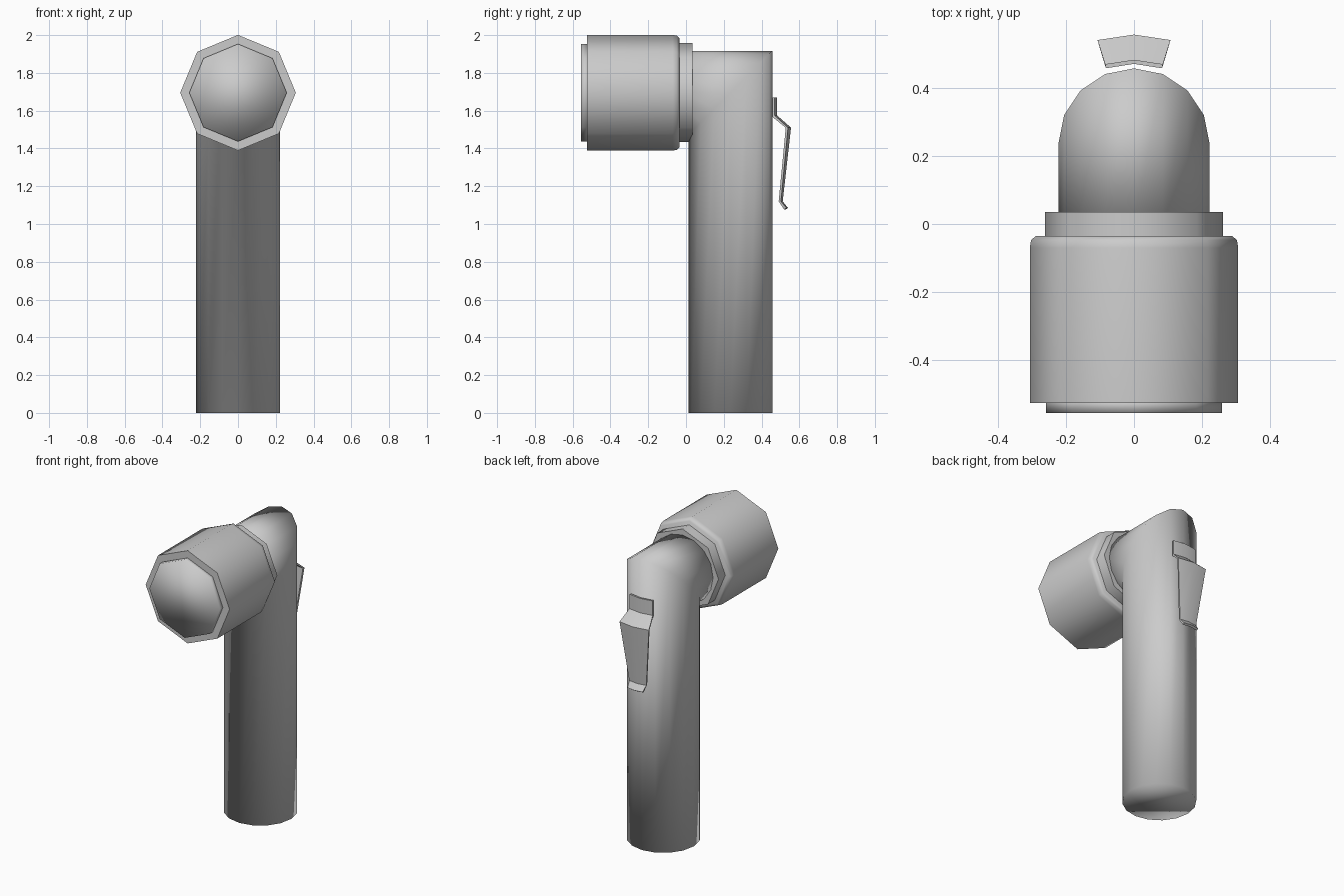
import bpy, bmesh
from math import sin, cos, tau, radians

if "Cube" in bpy.data.objects:
    bpy.data.objects.remove(bpy.data.objects["Cube"])

AXIS_Z = 1.695   # height of the lamp head axis
BODY_Y = 0.235   # depth of the handle axis
R = 0.222        # tube radius


def finish(name, bm, angle=None):
    bmesh.ops.recalc_face_normals(bm, faces=bm.faces)
    me = bpy.data.meshes.new(name)
    bm.to_mesh(me)
    bm.free()
    ob = bpy.data.objects.new(name, me)
    bpy.context.collection.objects.link(ob)
    bpy.ops.object.select_all(action='DESELECT')
    ob.select_set(True)
    bpy.context.view_layer.objects.active = ob
    if angle is None:
        bpy.ops.object.shade_smooth()
    else:
        bpy.ops.object.shade_smooth_by_angle(angle=radians(angle))
    return ob


def loft(name, rings, angle=None):
    """Skin a list of closed point rings and cap both ends."""
    bm = bmesh.new()
    vs = [[bm.verts.new(p) for p in ring] for ring in rings]
    n = len(vs[0])
    for a, b in zip(vs, vs[1:]):
        for i in range(n):
            j = (i + 1) % n
            bm.faces.new((a[i], a[j], b[j], b[i]))
    bm.faces.new(vs[0])
    bm.faces.new(vs[-1])
    return finish(name, bm, angle)


def turned(name, profile, angle=None, sides=8):
    """Solid of revolution about the head axis, profile of (radius, y)."""
    return loft(name, [[(r * cos(tau * i / sides), y, AXIS_Z + r * sin(tau * i / sides))
                        for i in range(sides)] for r, y in profile], angle)


# Handle: round tube with a mitred elbow turning forward into the head
circle = [(R * cos(tau * i / 16), R * sin(tau * i / 16)) for i in range(16)]
loft("handle_tube", [
    [(x, BODY_Y + d, 0) for x, d in circle],
    [(x, BODY_Y + d, AXIS_Z + d) for x, d in circle],
    [(x, 0.0, AXIS_Z + d) for x, d in circle],
])

# Lamp head: collar, octagonal housing with rounded back edge, front lens
turned("head_collar", [(0.262, 0.035), (0.262, -0.045)], 50)
turned("head_housing", [(0.288, -0.035), (0.302, -0.047), (0.306, -0.07), (0.306, -0.525)], 50)
turned("lens", [(0.258, -0.51), (0.258, -0.555)])

# Belt clip: bent strip, slightly folded along its middle; (outer y, z, half width)
stations = [(0.482, 1.67, 0.085), (0.482, 1.575, 0.085), (0.556, 1.51, 0.107),
            (0.512, 1.12, 0.062), (0.540, 1.085, 0.055)]
rings = []
for k, (y, z, w) in enumerate(stations):
    t, fold = 0.012, 0.15 * w
    dz = -0.008 if k in (1, 4) else 0
    rings.append([(-w, y - fold, z), (0, y, z), (w, y - fold, z),
                  (w * 0.97, y - fold - t, z + dz), (0, y - t, z + dz), (-w * 0.97, y - fold - t, z + dz)])
loft("belt_clip", rings, 30)
